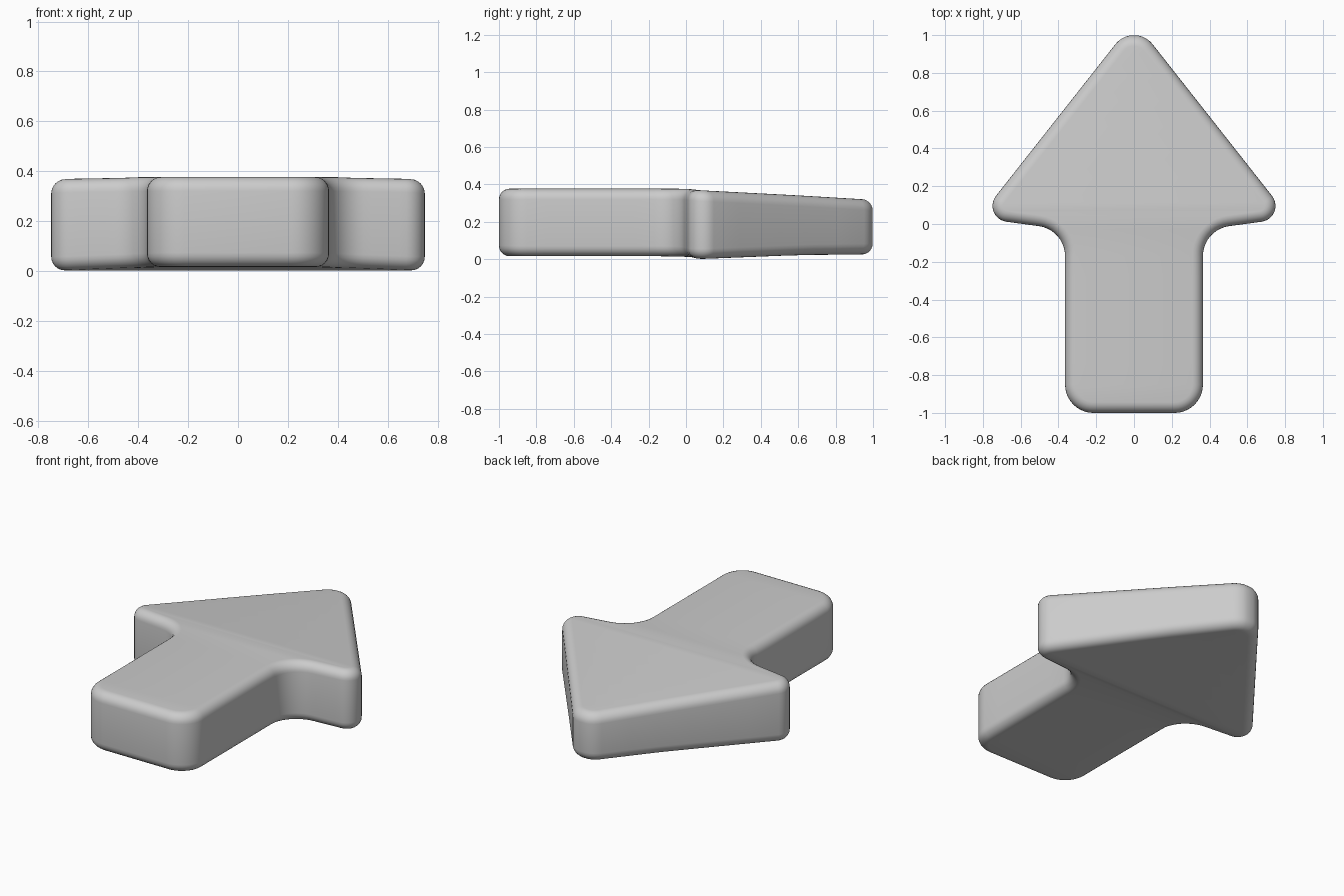
import bpy, bmesh, math
from mathutils import Vector

if "Cube" in bpy.data.objects:
    bpy.data.objects.remove(bpy.data.objects["Cube"])

BEVEL = 0.057
STEPS = 6

# Right half of the outline, tip to tail: sharp corner and fillet radius
corners = [((0, 1.077), 0.125), ((0.823, 0.032), 0.085),
           ((0.365, -0.03), 0.16), ((0.365, -1.0), 0.15)]
before, after = Vector((-0.823, 0.032)), Vector((-0.365, -1.0))


def fillet(prev, c, nxt, r, n=10):
    """Rounded corner as (point, outward normal) pairs; path runs clockwise."""
    d1, d2 = (c - prev).normalized(), (nxt - c).normalized()
    n1, n2 = Vector((-d1.y, d1.x)), Vector((-d2.y, d2.x))
    turn = n1.x * n2.y - n1.y * n2.x
    s = 1 if turn < 0 else -1
    half = n1.angle(n2) / 2
    centre = c - s * (n1 + n2).normalized() * r / math.cos(half)
    a1 = math.atan2(n1.y, n1.x)
    out = []
    for i in range(n + 1):
        a = a1 - s * 2 * half * i / n
        nv = Vector((math.cos(a), math.sin(a)))
        out.append((centre + s * nv * r, nv))
    return out


pts = [Vector(c) for c, _ in corners]
chain = [before] + pts + [after]
half_outline = []
for i, (_, r) in enumerate(corners):
    arc = fillet(chain[i], pts[i], chain[i + 2], r)
    if i == 0:
        arc = arc[6:]          # keep the right side of the tip
    if half_outline:           # subdivide the straight run
        p0, nv = half_outline[-1]
        for k in range(1, 6):
            half_outline.append((p0.lerp(arc[0][0], k / 6), nv))
    half_outline += arc
outline = half_outline + [(Vector((-p.x, p.y)), Vector((-n.x, n.y)))
                          for p, n in reversed(half_outline)]


def top_z(x, y):
    return 0.377 - 0.06 * max(0, y) - 0.01 * max(0, abs(x) - 0.3)


def bottom_z(x, y):
    return 0.016 + 0.01 * max(0, y) - 0.038 * max(0, abs(x) - 0.3)


# Stacked rings give the rounded rim, the wall and the other rim
bm = bmesh.new()
angles = [math.pi / 2 * k / STEPS for k in range(STEPS + 1)]
levels = [(a, False) for a in angles] + [(a, True) for a in reversed(angles)]
rings = []
for a, is_top in levels:
    inset, drop = BEVEL * (1 - math.sin(a)), BEVEL * (1 - math.cos(a))
    ring = []
    for p, n in outline:
        q = p - n * inset
        z = top_z(q.x, q.y) - drop if is_top else bottom_z(q.x, q.y) + drop
        ring.append(bm.verts.new((q.x, q.y, z)))
    rings.append(ring)
N = len(outline)
for lo, hi in zip(rings, rings[1:]):
    for i in range(N):
        j = (i + 1) % N
        bm.faces.new((lo[i], lo[j], hi[j], hi[i]))

# Caps: strips running across from left to right
for ring in (rings[0], rings[-1]):
    for i in range(N // 2 - 1):
        bm.faces.new((ring[i], ring[i + 1], ring[N - 2 - i], ring[N - 1 - i]))
bmesh.ops.recalc_face_normals(bm, faces=bm.faces)

mesh = bpy.data.meshes.new("arrow_block")
bm.to_mesh(mesh)
bm.free()
arrow = bpy.data.objects.new("arrow_block", mesh)
bpy.context.collection.objects.link(arrow)
bpy.context.view_layer.objects.active = arrow
arrow.select_set(True)
bpy.ops.object.shade_smooth_by_angle(angle=math.radians(40))
